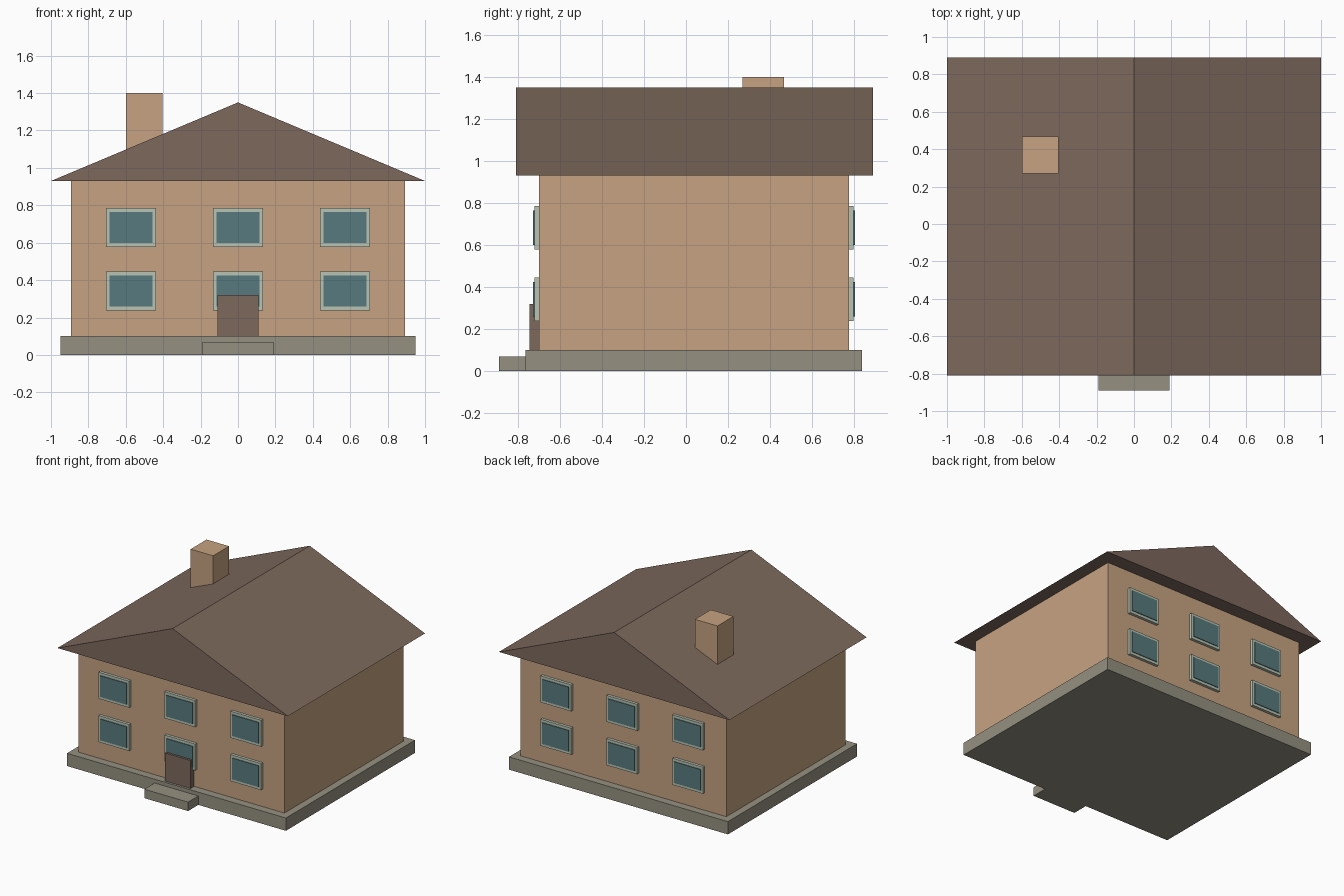
import bpy
import bmesh

cube = bpy.data.objects.get("Cube")
if cube:
    bpy.data.objects.remove(cube, do_unlink=True)


def material(name, rgb):
    mat = bpy.data.materials.new(name)
    mat.use_nodes = True
    colour = (*rgb, 1)
    mat.diffuse_color = colour
    mat.node_tree.nodes["Principled BSDF"].inputs["Base Color"].default_value = colour
    return mat


plaster = material("tan_plaster", (0.565, 0.365, 0.219))
brown = material("roof_brown", (0.205, 0.141, 0.108))
stone = material("grey_stone", (0.3, 0.28, 0.22))
trim = material("pale_trim", (0.48, 0.55, 0.445))
glass = material("teal_glass", (0.098, 0.195, 0.209))


def add_object(name, bm, mat):
    bmesh.ops.recalc_face_normals(bm, faces=bm.faces)
    mesh = bpy.data.meshes.new(name)
    bm.to_mesh(mesh)
    bm.free()
    mesh.materials.append(mat)
    obj = bpy.data.objects.new(name, mesh)
    bpy.context.collection.objects.link(obj)
    return obj


def box(name, mat, x, y, z):
    """Box spanning the (low, high) pair given for each axis."""
    bm = bmesh.new()
    bmesh.ops.create_cube(bm, size=1)
    for v in bm.verts:
        v.co = [lo + (c + 0.5) * (hi - lo) for c, (lo, hi) in zip(v.co, (x, y, z))]
    return add_object(name, bm, mat)


def prism(name, mat, profile, y0, y1):
    """Extrude an (x, z) profile along y."""
    bm = bmesh.new()
    face = bm.faces.new([bm.verts.new((x, y0, z)) for x, z in profile])
    result = bmesh.ops.extrude_face_region(bm, geom=[face])
    moved = [g for g in result["geom"] if isinstance(g, bmesh.types.BMVert)]
    bmesh.ops.translate(bm, verts=moved, vec=(0, y1 - y0, 0))
    return add_object(name, bm, mat)


# Main masses
FRONT, BACK = -0.70, 0.775
box("foundation", stone, (-0.95, 0.95), (-0.763, 0.837), (0, 0.1))
box("front_step", stone, (-0.19, 0.19), (-0.89, -0.75), (0, 0.07))
box("walls", plaster, (-0.893, 0.893), (FRONT, BACK), (0.1, 0.935))
prism("gable_roof", brown, [(-1, 0.93), (1, 0.93), (0, 1.35)], -0.81, 0.89)
box("chimney", plaster, (-0.6, -0.405), (0.27, 0.467), (0.95, 1.4))
box("front_door", brown, (-0.11, 0.11), (-0.745, FRONT + 0.01), (0.1, 0.32))

# Windows: a frame slab with a slightly prouder pane, on front and back walls
for side, wall, out in (("front", FRONT, -1), ("back", BACK, 1)):
    for level, zc in (("lower", 0.342), ("upper", 0.682)):
        for place, xc in (("right", -0.572), ("middle", 0), ("left", 0.572)):
            for part, mat, hw, hh, depth in (
                ("frame", trim, 0.133, 0.104, 0.022),
                ("pane", glass, 0.115, 0.083, 0.028),
            ):
                ys = sorted((wall - out * 0.01, wall + out * depth))
                box(f"{side}_{level}_{place}_window_{part}", mat,
                    (xc - hw, xc + hw), ys, (zc - hh, zc + hh))
